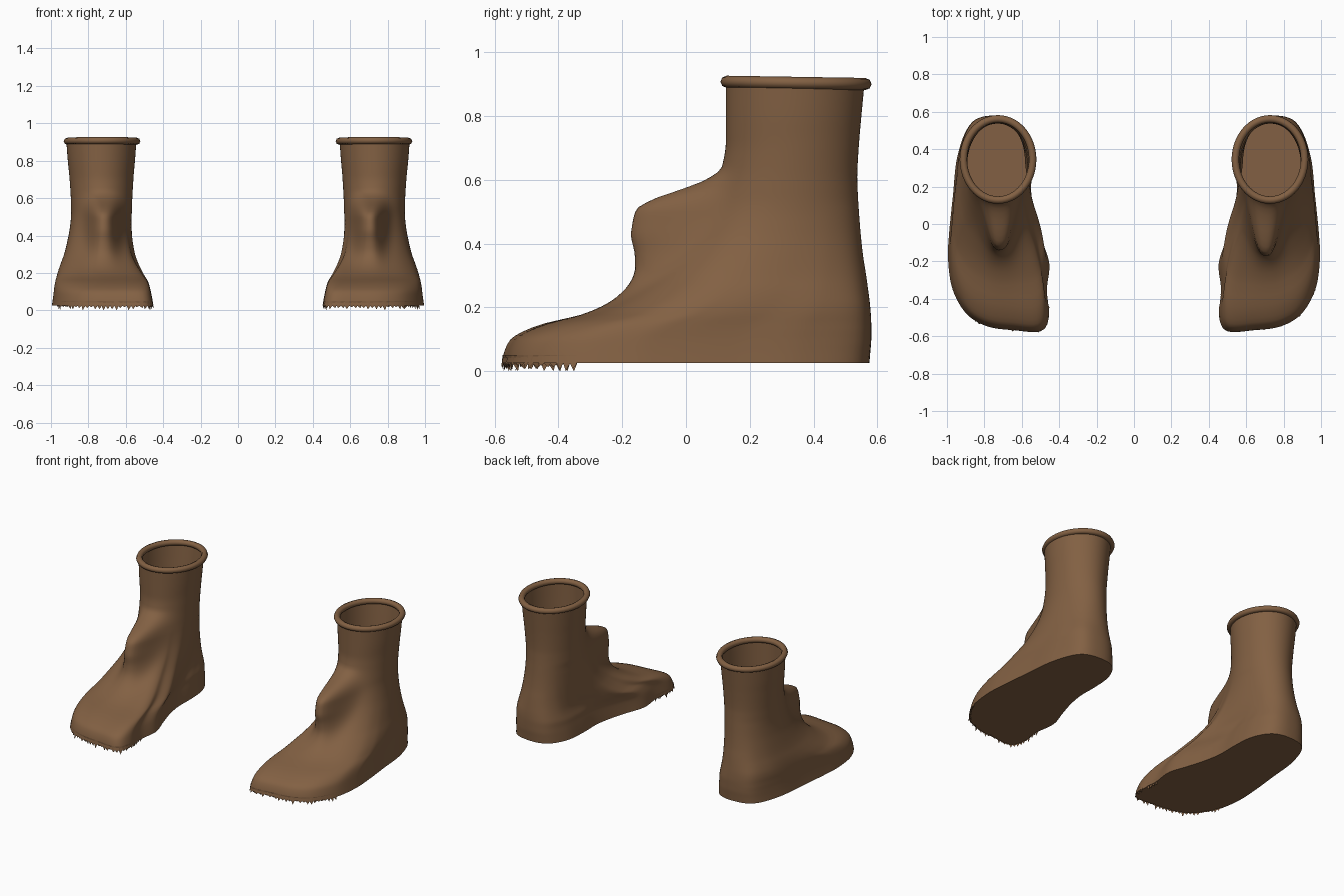
import bpy, bmesh, math, random
from mathutils import Vector

if "Cube" in bpy.data.objects:
    bpy.data.objects.remove(bpy.data.objects["Cube"])

random.seed(4)
brown = bpy.data.materials.new("brown leather")
brown.diffuse_color = (0.225, 0.118, 0.056, 1)
brown.use_nodes = True
brown.node_tree.nodes["Principled BSDF"].inputs["Base Color"].default_value = brown.diffuse_color
N = 128

# Sole outline (x, y), counter-clockwise from the heel
SOLE = [(.74, .58), (.63, .55), (.565, .44), (.55, .30), (.55, .16), (.53, .04),
        (.495, -.08), (.455, -.21), (.468, -.35), (.457, -.49), (.50, -.57), (.64, -.565),
        (.78, -.545), (.89, -.48), (.965, -.35), (.99, -.19), (.985, -.05), (.965, .15),
        (.94, .37), (.87, .54)]

# Height sections: z, x inner, x outer, y front, y back, sole-shape share, tongue reach
SECTIONS = [
    (.025, .452, .995, -.578, .575, 1, 0), (.06, .458, .99, -.57, .578, 1, 0),
    (.10, .466, .985, -.55, .581, 1, 0), (.125, .472, .982, -.51, .581, 1, 0),
    (.155, .48, .977, -.43, .581, .95, 0), (.175, .492, .972, -.335, .58, .9, .01),
    (.21, .51, .963, -.24, .577, .8, .02), (.25, .527, .95, -.165, .572, .6, .04),
    (.30, .543, .932, -.09, .565, .4, .08), (.365, .555, .915, -.015, .555, .25, .15),
    (.44, .564, .90, .045, .547, .12, .22), (.505, .567, .893, .08, .542, .05, .24),
    (.535, .567, .892, .09, .54, 0, .205), (.575, .566, .893, .102, .538, 0, .105),
    (.605, .565, .894, .11, .537, 0, .04), (.64, .563, .896, .117, .538, 0, .005),
    (.72, .558, .902, .125, .543, 0, 0), (.80, .551, .91, .125, .55, 0, 0),
    (.905, .543, .918, .125, .56, 0, 0)]


def sole_loop():
    """Smooth closed outline, evenly resampled to N points."""
    pts = [Vector(p) for p in SOLE]
    n, fine = len(pts), []
    for i in range(n):
        a, b, c, d = (pts[(i + k) % n] for k in (-1, 0, 1, 2))
        for j in range(20):
            t = j / 20
            fine.append(b + .5 * t * (c - a + t * (2 * a - 5 * b + 4 * c - d + t * (3 * (b - c) + d - a))))
    fine.append(fine[0])
    dist = [0]
    for p, q in zip(fine, fine[1:]):
        dist.append(dist[-1] + (q - p).length)
    out, k = [], 0
    for i in range(N):
        s = dist[-1] * i / N
        while dist[k + 1] < s:
            k += 1
        out.append(fine[k].lerp(fine[k + 1], (s - dist[k]) / (dist[k + 1] - dist[k])))
    return out


def section(z):
    """Section values at height z, eased with limited slopes."""
    k = 0
    while k < len(SECTIONS) - 2 and SECTIONS[k + 1][0] < z:
        k += 1
    lo, hi = SECTIONS[k], SECTIONS[k + 1]
    pre, post = SECTIONS[max(k - 1, 0)], SECTIONS[min(k + 2, len(SECTIONS) - 1)]
    h = hi[0] - lo[0]
    t = (z - lo[0]) / h
    vals = []
    for c in range(1, 7):
        d = (hi[c] - lo[c]) / h
        d0 = (lo[c] - pre[c]) / (lo[0] - pre[0]) if pre is not lo else d
        d1 = (post[c] - hi[c]) / (post[0] - hi[0]) if post is not hi else d
        m0 = 2 * d * d0 / (d + d0) if d * d0 > 0 else 0
        m1 = 2 * d * d1 / (d + d1) if d * d1 > 0 else 0
        vals.append((2*t**3 - 3*t*t + 1) * lo[c] + (t**3 - 2*t*t + t) * h * m0
                    + (3*t*t - 2*t**3) * hi[c] + (t**3 - t*t) * h * m1)
    return vals


LOOP = sole_loop()
X0, X1 = min(p.x for p in LOOP), max(p.x for p in LOOP)
Y0, Y1 = min(p.y for p in LOOP), max(p.y for p in LOOP)
UNIT = [((2 * p.x - X0 - X1) / (X1 - X0), (2 * p.y - Y0 - Y1) / (Y1 - Y0)) for p in LOOP]


def ring(z, tongue_x, tongue_scale):
    xl, xr, yf, yb, share, reach = section(z)
    pts = []
    for u, v in UNIT:
        a = math.atan2(v, u)
        su = share * u + (1 - share) * math.cos(a)
        sv = share * v + (1 - share) * math.sin(a)
        x, y = (xl + xr) / 2 + su * (xr - xl) / 2, (yf + yb) / 2 + sv * (yb - yf) / 2
        if sv < 0:  # tongue bump over the instep
            y -= reach * tongue_scale * math.exp(-(abs(x - tongue_x) / .083) ** 2.8)
        pts.append((x, y, z))
    return pts


def finish(bm, name, angle=40, recalc=True):
    if recalc:
        bmesh.ops.recalc_face_normals(bm, faces=bm.faces)
    me = bpy.data.meshes.new(name)
    bm.to_mesh(me)
    bm.free()
    me.materials.append(brown)
    ob = bpy.data.objects.new(name, me)
    bpy.context.collection.objects.link(ob)
    bpy.ops.object.select_all(action='DESELECT')
    ob.select_set(True)
    bpy.context.view_layer.objects.active = ob
    bpy.ops.object.shade_smooth_by_angle(angle=math.radians(angle))
    return ob


def bridge(bm, a, b):
    for i in range(len(a)):
        j = (i + 1) % len(a)
        bm.faces.new((a[i], a[j], b[j], b[i]))


def boot(side, name, tongue_x, tongue_scale):
    # Hollow upper with a flat sole
    bm = bmesh.new()
    steps = 60
    rings = [[bm.verts.new((side * x, y, z)) for x, y, z in
              ring(.025 + .88 * (i / steps) ** 1.15, tongue_x, tongue_scale)] for i in range(steps + 1)]
    for a, b in zip(rings, rings[1:]):
        bridge(bm, a, b)
    bm.faces.new(rings[0])
    finish(bm, name + "_boot_upper")

    # Rolled rim around the opening
    bm = bmesh.new()
    hoops = []
    for i in range(64):
        a = 2 * math.pi * i / 64
        hoop = []
        for j in range(8):
            b = 2 * math.pi * j / 8
            r = .02 * math.cos(b)
            y = .345 + (.217 + r) * math.sin(a)
            z = .904 + .019 * math.sin(b) - .016 * (y - .345)
            hoop.append(bm.verts.new((side * (.727 + (.185 + r) * math.cos(a)), y, z)))
        hoops.append(hoop)
    for i in range(64):
        bridge(bm, hoops[i], hoops[(i + 1) % 64])
    finish(bm, name + "_boot_rim", 60)

    # Ragged fringe under the toe
    bm = bmesh.new()
    toe = [i for i in range(N) if LOOP[i].y < -.34]
    for i, j in zip(toe, toe[1:]):
        p, q = LOOP[i], LOOP[j]
        mid = (p + q) / 2
        out = (mid - Vector((.72, -.3))).normalized() * random.uniform(-.012, .01)
        drop = random.choice((.0, .006, .012, .017))
        corners = [(p.x, p.y, .05), (q.x, q.y, .05), (q.x, q.y, .024),
                   (mid.x + out.x, mid.y + out.y, drop), (p.x, p.y, .024)]
        bm.faces.new([bm.verts.new((side * x, y, z)) for x, y, z in corners])
    finish(bm, name + "_toe_fringe", 20, False)


boot(1, "right", .70, 1.0)
boot(-1, "left", .715, .84)
